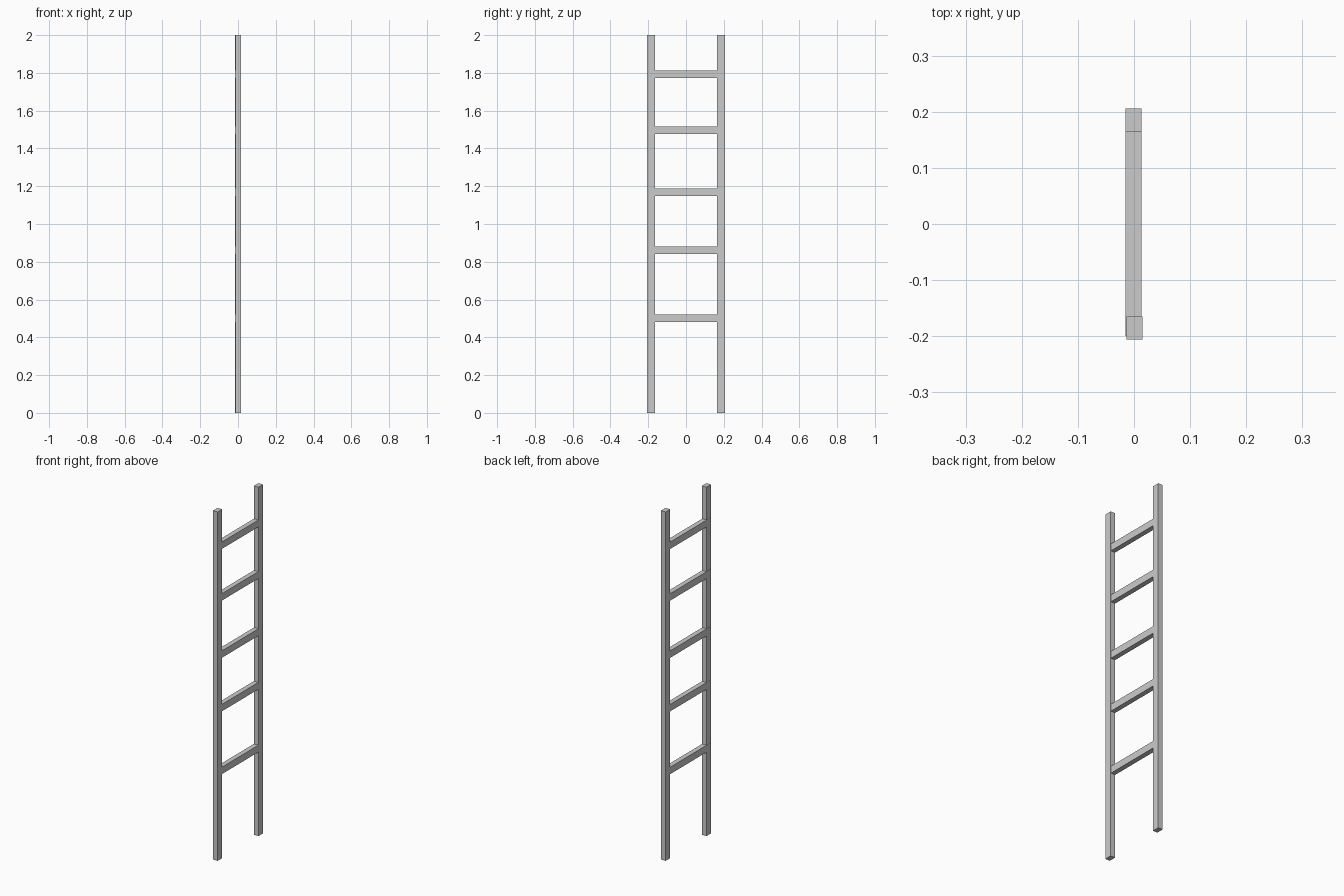
import bpy

if "Cube" in bpy.data.objects:
    bpy.data.objects.remove(bpy.data.objects["Cube"])

# single grey for the whole ladder
grey = bpy.data.materials.new("light_grey")
grey.diffuse_color = (0.6, 0.6, 0.6, 1)
grey.use_nodes = True
grey.node_tree.nodes["Principled BSDF"].inputs["Base Color"].default_value = grey.diffuse_color


def box(name, lo, hi):
    """Axis-aligned box between two corners."""
    bpy.ops.mesh.primitive_cube_add(size=1, location=[(a + b) / 2 for a, b in zip(lo, hi)])
    ob = bpy.context.object
    ob.name = name
    ob.scale = [b - a for a, b in zip(lo, hi)]
    bpy.ops.object.transform_apply(location=False, rotation=False, scale=True)
    ob.data.materials.append(grey)
    return ob


# upright rails, very slightly offset from each other in depth
box("front_rail", (-0.0138, -0.206, 0), (0.015, -0.165, 2))
box("back_rail", (-0.015, 0.165, 0), (0.0138, 0.206, 2))

# rungs, let into the rails
for i, z in enumerate((0.501, 0.861, 1.168, 1.496, 1.792)):
    box(f"rung_{i + 1}", (-0.0148, -0.2, z - 0.02), (0.0134, 0.2, z + 0.02))
